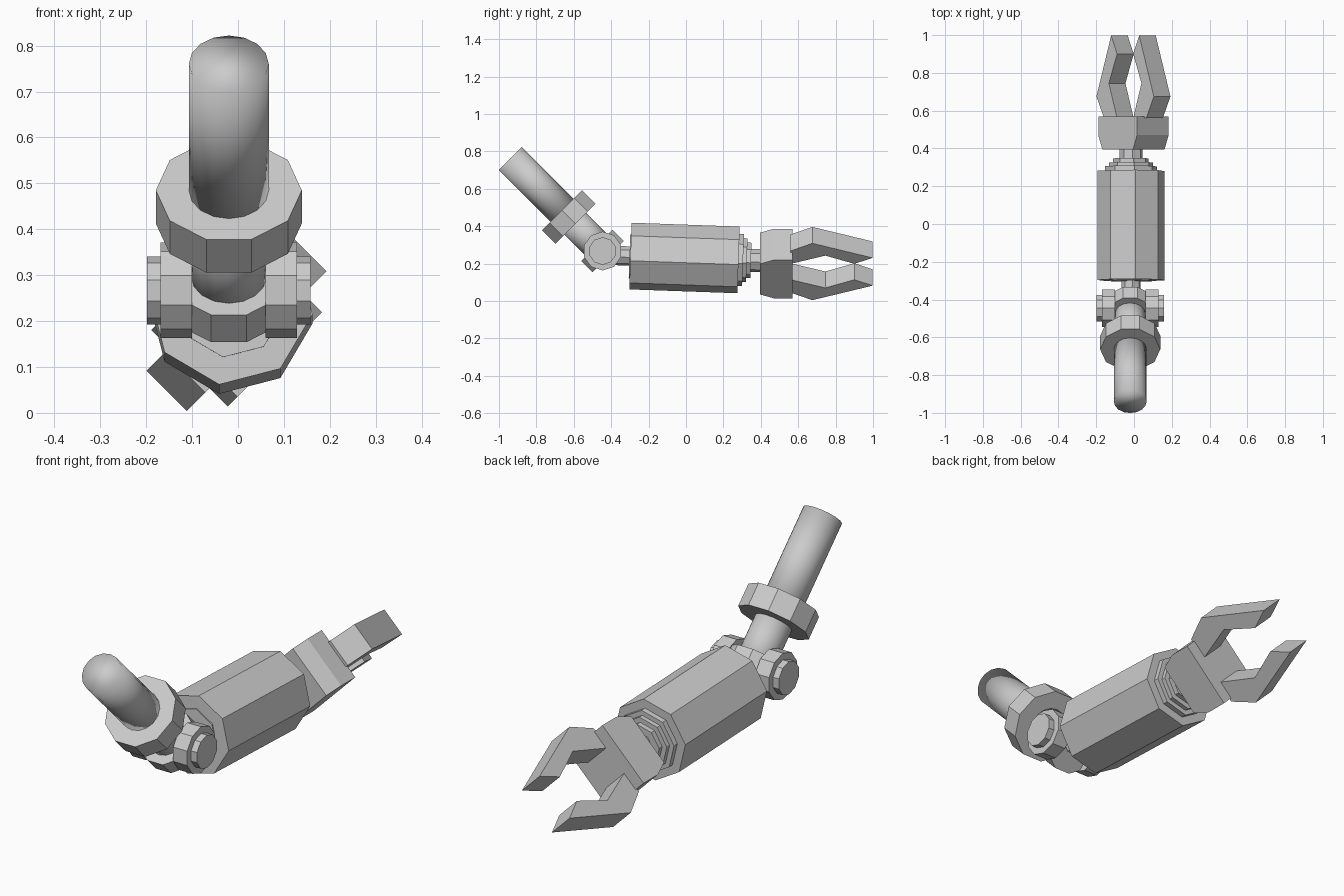
import bpy
import bmesh
from math import radians, cos, sin, tau
from mathutils import Vector, Matrix

cube = bpy.data.objects.get("Cube")
if cube:
    bpy.data.objects.remove(cube, do_unlink=True)

metal = bpy.data.materials.new("grey_metal")
metal.use_nodes = True
GREY = (0.6, 0.6, 0.6, 1)
metal.diffuse_color = GREY
metal.node_tree.nodes["Principled BSDF"].inputs["Base Color"].default_value = GREY


def finish(name, bm, smooth=False):
    bmesh.ops.recalc_face_normals(bm, faces=bm.faces)
    mesh = bpy.data.meshes.new(name)
    bm.to_mesh(mesh)
    bm.free()
    mesh.materials.append(metal)
    for poly in mesh.polygons:
        poly.use_smooth = smooth
    obj = bpy.data.objects.new(name, mesh)
    bpy.context.collection.objects.link(obj)
    return obj


def prism(name, start, end, radius, sides, roll=0, smooth=False):
    """Closed prism running between two points."""
    start, end = Vector(start), Vector(end)
    axis = (end - start).normalized()
    side = Vector((0, 1, 0)) if abs(axis.x) > 0.9 else Vector((1, 0, 0))
    up = axis.cross(side)
    bm = bmesh.new()
    rings = []
    for centre in (start, end):
        angles = [radians(roll) + tau * i / sides for i in range(sides)]
        rings.append([bm.verts.new(centre + radius * (side * cos(a) + up * sin(a)))
                      for a in angles])
        bm.faces.new(rings[-1])
    for i in range(sides):
        j = (i + 1) % sides
        bm.faces.new((rings[0][i], rings[0][j], rings[1][j], rings[1][i]))
    return finish(name, bm, smooth)


def extrude_profile(name, profile, half_width, matrix):
    """Side profile (u, y) given thickness along the third axis."""
    bm = bmesh.new()
    a, b = ([bm.verts.new(matrix @ Vector((u, y, w))) for u, y in profile]
            for w in (-half_width, half_width))
    bm.faces.new(a)
    bm.faces.new(b)
    for i in range(len(profile)):
        j = (i + 1) % len(profile)
        bm.faces.new((a[i], a[j], b[j], b[i]))
    return finish(name, bm)


# Upper arm: tube with two collars, all on one slanted axis through the elbow
CX = -0.02
elbow = Vector((CX, -0.446, 0.267))
slant = Vector((0, -1, 1)).normalized()


def on_arm(distance):
    return elbow + slant * distance


prism("upper_tube", on_arm(0.25), on_arm(0.698), 0.087, 16, smooth=True)
prism("lower_tube", on_arm(-0.04), on_arm(0.25), 0.082, 16, smooth=True)
prism("arm_collar", on_arm(0.206), on_arm(0.308), 0.159, 10)
prism("elbow_ring", on_arm(-0.042), on_arm(0.042), 0.124, 10)

# Elbow pivots on both sides
for s, label in ((-1, "right"), (1, "left")):
    for part, near, far, radius in (("bolt", 0.08, 0.149, 0.104),
                                    ("bolt_cap", 0.149, 0.178, 0.074)):
        prism(f"{label}_elbow_{part}", elbow + Vector((s * near, 0, 0)),
              elbow + Vector((s * far, 0, 0)), radius, 10, roll=18)

# Forearm barrel, end plates and necks on a slightly drooping axis


def on_forearm(y):
    return Vector((-0.016, y, 0.2295 - 0.0355 * y))


ROLL = 8
for name, y0, y1, radius in (
        ("elbow_neck", -0.42, -0.29, 0.052),
        ("front_plate", -0.302, -0.29, 0.12),
        ("forearm", -0.297, 0.281, 0.18),
        ("wrist_step_large", 0.27, 0.305, 0.14),
        ("wrist_step_medium", 0.30, 0.325, 0.118),
        ("wrist_step_small", 0.32, 0.347, 0.095),
        ("wrist_neck", 0.34, 0.42, 0.062)):
    prism(name, on_forearm(y0), on_forearm(y1), radius, 8, ROLL)

# Claw, turned diagonally about the forearm axis
claw = Matrix.Translation((-0.003, 0, 0.2)) @ Matrix.Rotation(radians(-45), 4, "Y")
block = [(-0.145, 0.57), (-0.145, 0.47), (-0.115, 0.395),
         (0.115, 0.395), (0.145, 0.47), (0.145, 0.57)]
extrude_profile("claw_block", block, 0.118, claw)

finger = [(0.06, 0.56), (0.158, 0.56), (0.215, 0.675),
          (0.105, 0.998), (0.06, 0.9), (0.122, 0.745)]
for s, label in ((1, "upper"), (-1, "lower")):
    extrude_profile(f"{label}_finger", [(s * u, y) for u, y in finger], 0.062, claw)
